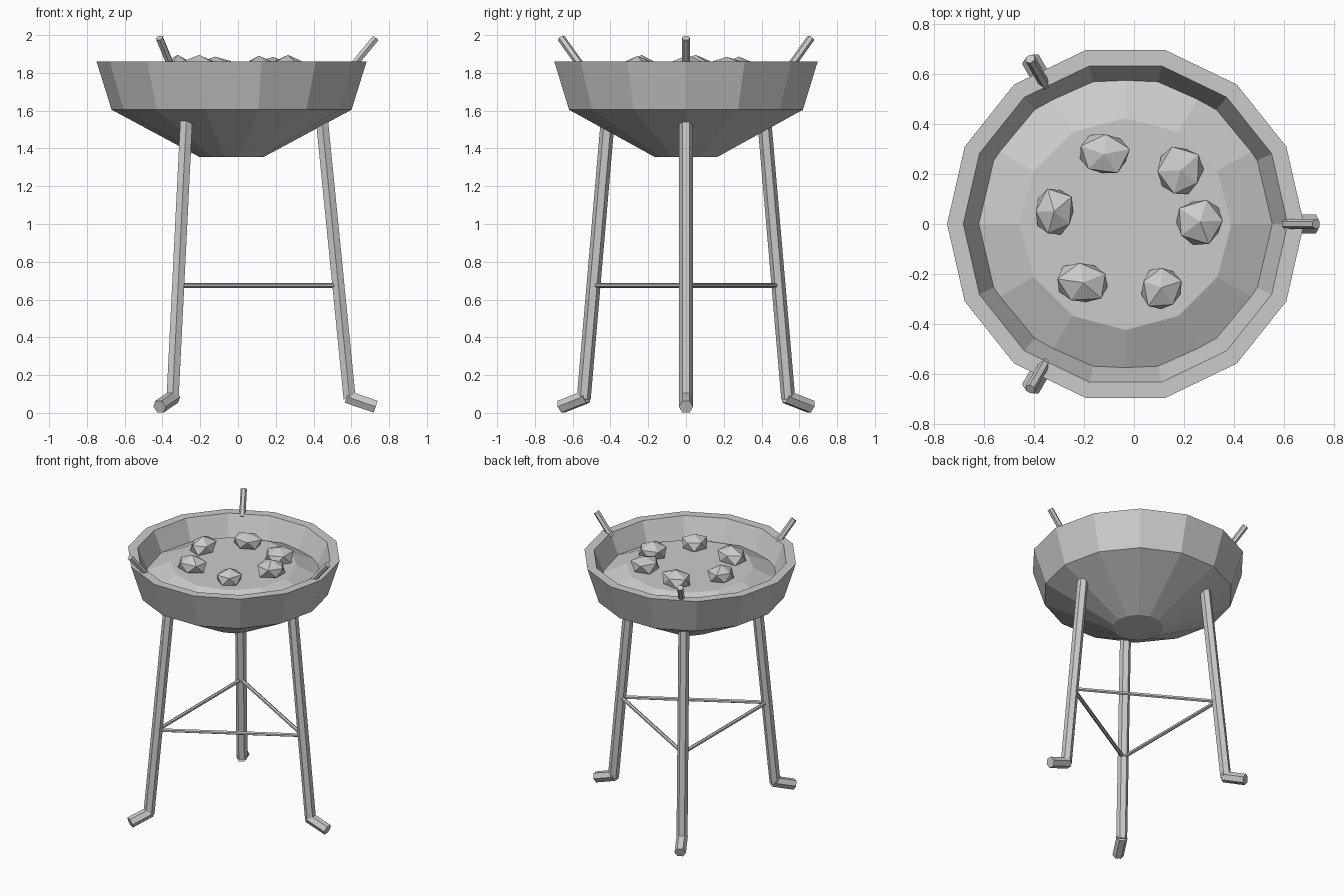
import bpy, bmesh, math, random
from mathutils import Vector

random.seed(4)
if "Cube" in bpy.data.objects:
    bpy.data.objects.remove(bpy.data.objects["Cube"])

CX = -0.034  # axis of the bowl and tripod

grey = bpy.data.materials.new("plain grey")
grey.use_nodes = True
grey.diffuse_color = (0.6, 0.6, 0.6, 1)
grey.node_tree.nodes["Principled BSDF"].inputs["Base Color"].default_value = (0.6, 0.6, 0.6, 1)


def finish(name, bm):
    bmesh.ops.recalc_face_normals(bm, faces=bm.faces)
    mesh = bpy.data.meshes.new(name)
    bm.to_mesh(mesh)
    bm.free()
    mesh.materials.append(grey)
    obj = bpy.data.objects.new(name, mesh)
    bpy.context.collection.objects.link(obj)
    return obj


def lathe(name, profile, sides):
    """Closed solid turned from (radius, height) points, capped at both ends."""
    bm = bmesh.new()
    rings = []
    for r, z in profile:
        rings.append([bm.verts.new((CX + r * math.cos(a), r * math.sin(a), z))
                      for a in (math.tau * i / sides for i in range(sides))])
    for low, high in zip(rings, rings[1:]):
        for i in range(sides):
            j = (i + 1) % sides
            bm.faces.new((low[i], low[j], high[j], high[i]))
    bm.faces.new(rings[0])
    bm.faces.new(rings[-1])
    return finish(name, bm)


def rod(name, start, end, radius, side):
    """Six-sided bar with two corners pointing along the side direction."""
    axis = (end - start).normalized()
    u = (side - axis * side.dot(axis)).normalized()
    v = axis.cross(u)
    bm = bmesh.new()
    ends = []
    for p in (start, end):
        ends.append([bm.verts.new(p + radius * (u * math.cos(a) + v * math.sin(a)))
                     for a in (math.tau * i / 6 for i in range(6))])
    for i in range(6):
        j = (i + 1) % 6
        bm.faces.new((ends[0][i], ends[0][j], ends[1][j], ends[1][i]))
    bm.faces.new(ends[0])
    bm.faces.new(ends[1])
    return finish(name, bm)


def polar(r, angle, z):
    return Vector((CX + r * math.cos(angle), r * math.sin(angle), z))


# Bowl with a thick rim, and the mound of fuel inside it
lathe("bowl", [(0.17, 1.355), (0.635, 1.605), (0.715, 1.86),
               (0.65, 1.86), (0.56, 1.65), (0.3, 1.56)], 14)
lathe("fuel_mound", [(0.62, 1.70), (0.425, 1.79)], 12)

# Tripod: leg, foot, handle and crossbar on each of three sides
for n, where in enumerate(("left", "back", "front")):
    a = math.tau * n / 3
    b = a + math.tau / 3
    side = Vector((-math.sin(a), math.cos(a), 0))
    rod(where + "_leg", polar(0.625, a, 0.075), polar(0.476, a, 1.575), 0.037, side)
    rod(where + "_foot", polar(0.61, a, 0.085), polar(0.763, a, 0.033), 0.038, side)
    rod(where + "_handle", polar(0.641, a, 1.836), polar(0.764, a, 1.985), 0.021, side)
    rod(where + "_crossbar", polar(0.563, a, 0.675), polar(0.563, b, 0.675),
        0.013, Vector((0, 0, 1)))

# Coals: x, y, half width, half depth
coals = [(-0.12, 0.28, 0.104, 0.086), (0.185, 0.215, 0.09, 0.098),
         (0.265, 0.01, 0.098, 0.092), (0.11, -0.255, 0.086, 0.09),
         (-0.205, -0.235, 0.106, 0.086), (-0.32, 0.05, 0.084, 0.096)]
for n, (x, y, w, d) in enumerate(coals):
    bm = bmesh.new()
    bmesh.ops.create_icosphere(bm, subdivisions=1, radius=1)
    turn = random.uniform(0, math.tau)
    for vert in bm.verts:
        p = vert.co * random.uniform(0.9, 1.1)
        px = p.x * math.cos(turn) - p.y * math.sin(turn)
        py = p.x * math.sin(turn) + p.y * math.cos(turn)
        vert.co = (x + px * w * 1.08, y + py * d * 1.08, 1.825 + p.z * 0.065)
    finish("coal_%d" % (n + 1), bm)
